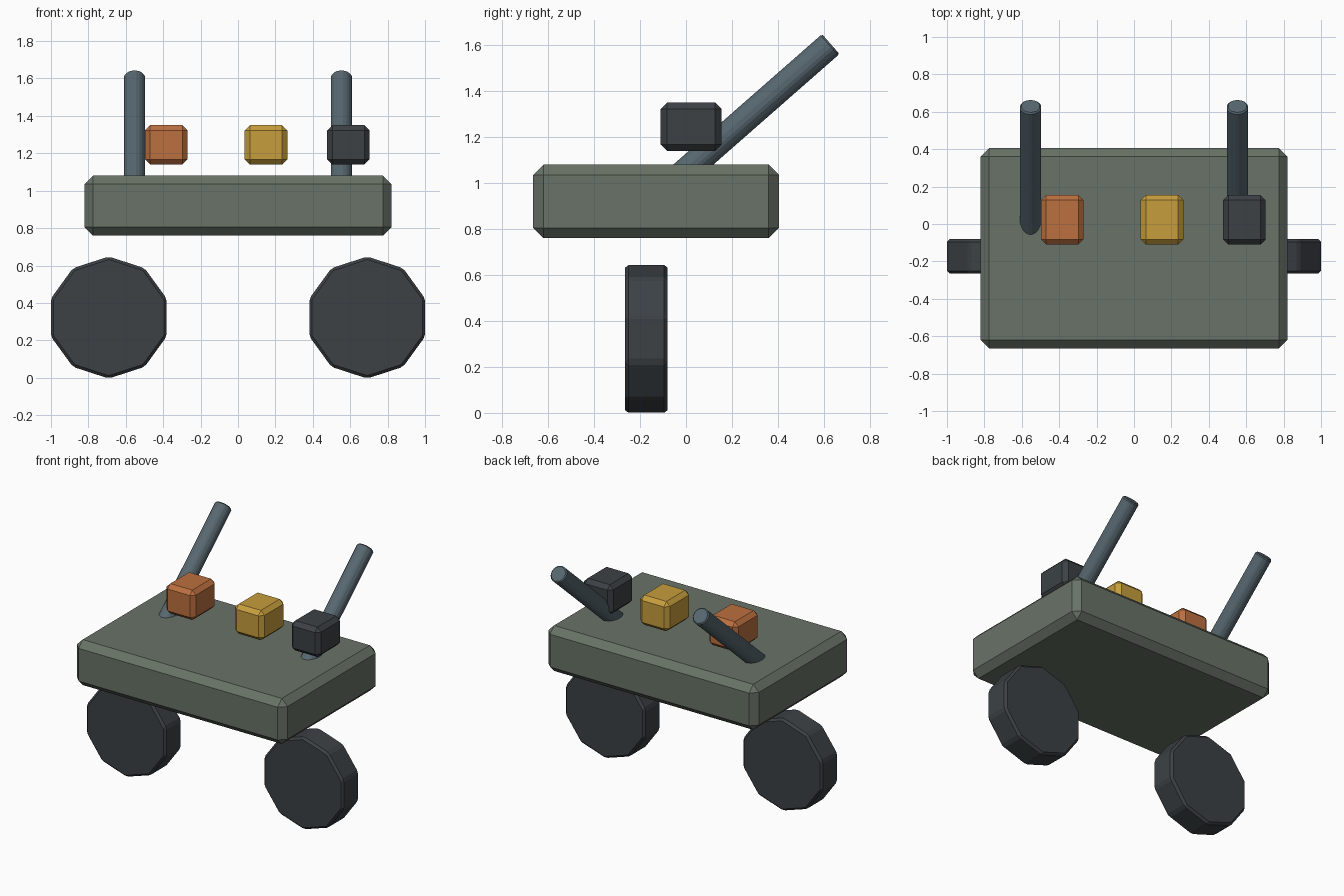
import bpy
import math
from mathutils import Vector

if "Cube" in bpy.data.objects:
    bpy.data.objects.remove(bpy.data.objects["Cube"])


def material(name, rgb):
    m = bpy.data.materials.new(name)
    m.diffuse_color = (*rgb, 1)
    m.use_nodes = True
    m.node_tree.nodes["Principled BSDF"].inputs["Base Color"].default_value = m.diffuse_color
    return m


GREEN = material("green_paint", (0.14, 0.17, 0.135))
DARK = material("dark_rubber", (0.045, 0.053, 0.06))
STEEL = material("blue_steel", (0.095, 0.135, 0.16))
ORANGE = material("orange", (0.50, 0.16, 0.05))
YELLOW = material("yellow", (0.57, 0.34, 0.045))


def finish(name, mat, bevel):
    ob = bpy.context.object
    ob.name = name
    ob.data.materials.append(mat)
    mod = ob.modifiers.new("chamfer", "BEVEL")
    mod.width = bevel
    mod.segments = 1
    mod.limit_method = 'ANGLE'
    return ob


def box(name, lo, hi, mat, bevel):
    lo, hi = Vector(lo), Vector(hi)
    bpy.ops.mesh.primitive_cube_add(size=1, location=(lo + hi) / 2)
    bpy.context.object.scale = hi - lo
    bpy.ops.object.transform_apply(location=False, rotation=False, scale=True)
    return finish(name, mat, bevel)


def rod(name, a, b, radius, sides, mat, bevel):
    a, b = Vector(a), Vector(b)
    axis = b - a
    bpy.ops.mesh.primitive_cylinder_add(vertices=sides, radius=radius,
                                        depth=axis.length, location=(a + b) / 2)
    # Tilt about x only, since every rod lies in a y-z plane
    bpy.context.object.rotation_euler = (math.atan2(-axis.y, axis.z), 0, 0)
    return finish(name, mat, bevel)


# Cart bed
box("bed", (-0.82, -0.665, 0.76), (0.82, 0.405, 1.08), GREEN, 0.045)

# Paired wheels and slanted handles
for side, s in (("left", -1), ("right", 1)):
    rod(f"{side}_wheel", (s * 0.691, -0.08, 0.322), (s * 0.691, -0.265, 0.322),
        0.326, 10, DARK, 0.015)
    rod(f"{side}_handle", (s * 0.553, -0.06, 1.0), (s * 0.553, 0.63, 1.605),
        0.06, 10, STEEL, 0.008)

# Small blocks above the bed
for name, x, mat in (("orange_block", -0.384, ORANGE),
                     ("yellow_block", 0.15, YELLOW),
                     ("dark_block", 0.59, DARK)):
    box(name, (x - 0.114, -0.11, 1.14), (x + 0.114, 0.155, 1.35), mat, 0.028)
